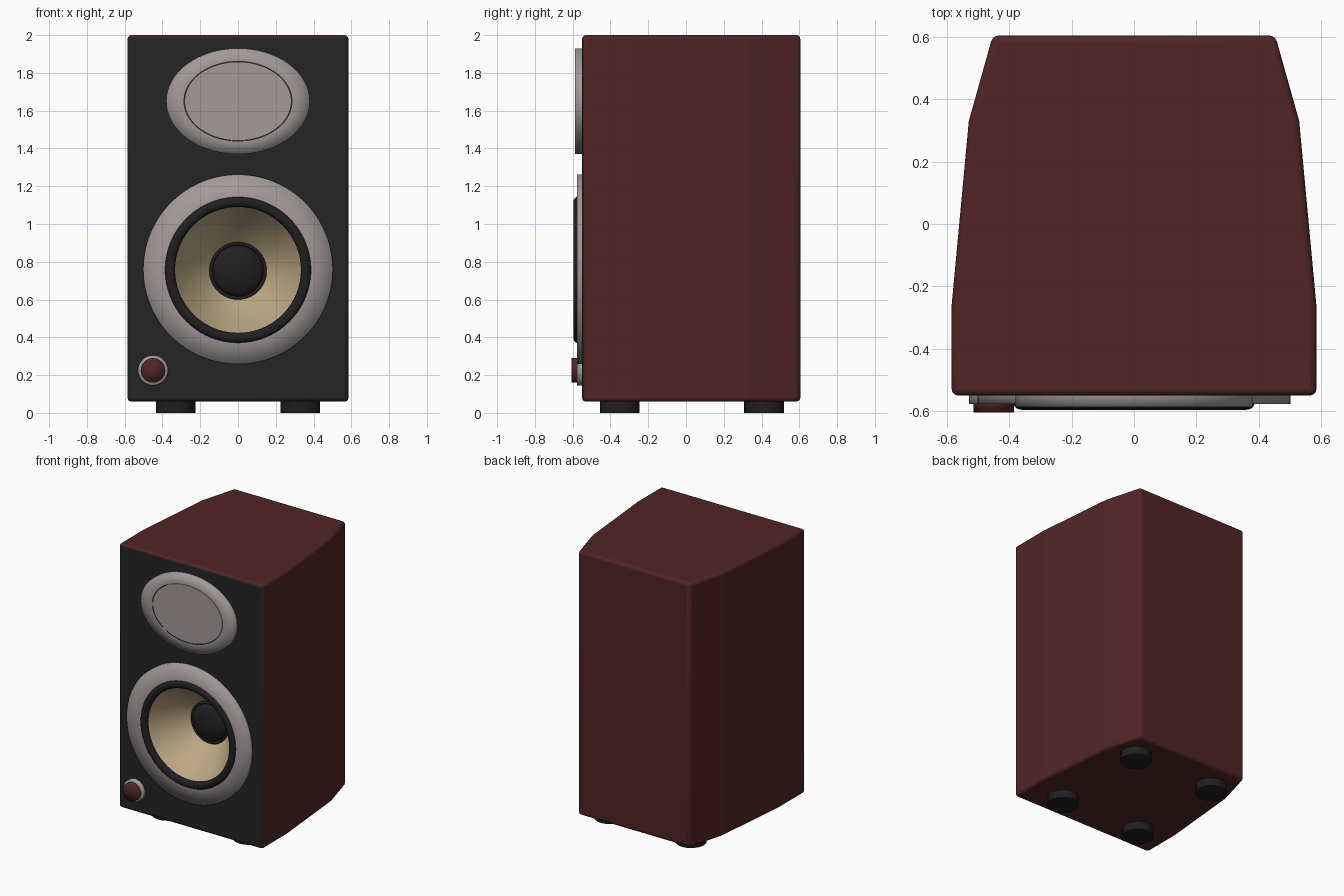
import bpy, bmesh, math

if "Cube" in bpy.data.objects:
    bpy.data.objects.remove(bpy.data.objects["Cube"])


def material(name, r, g, b):
    m = bpy.data.materials.new(name)
    m.diffuse_color = (r, g, b, 1)
    m.use_nodes = True
    m.node_tree.nodes["Principled BSDF"].inputs["Base Color"].default_value = m.diffuse_color
    return m


RED = material("dark red wood", 0.082, 0.018, 0.018)
BLACK = material("baffle black", 0.018, 0.018, 0.018)
RUBBER = material("rubber black", 0.014, 0.014, 0.015)
SILVER = material("warm silver", 0.36, 0.32, 0.315)
TAN = material("cone tan", 0.50, 0.39, 0.23)


def finish(name, bm, *mats):
    me = bpy.data.meshes.new(name)
    bm.to_mesh(me)
    bm.free()
    for m in mats:
        me.materials.append(m)
    ob = bpy.data.objects.new(name, me)
    bpy.context.collection.objects.link(ob)
    return ob


def lathe(name, cx, cz, profile, mat, sx=1.0, sz=1.0, angle=None, n=64):
    """Revolve (radius, y) points, listed outside-back to inside-front, about y."""
    bm = bmesh.new()
    rings = []
    for r, y in profile:
        rings.append([bm.verts.new((cx + sx * r * math.cos(2 * math.pi * i / n), y,
                                    cz + sz * r * math.sin(2 * math.pi * i / n)))
                      for i in range(n)])
    for a, b in zip(rings, rings[1:]):
        for i in range(n):
            j = (i + 1) % n
            bm.faces.new((a[i], a[j], b[j], b[i]))
    bmesh.ops.remove_doubles(bm, verts=bm.verts[:], dist=1e-5)
    for f in bm.faces:
        f.smooth = True
    ob = finish(name, bm, mat)
    if angle is not None:
        ob.data.set_sharp_from_angle(angle=math.radians(angle))
    return ob


# Cabinet: tapered plan extruded upward, rounded edges, black front
half = [(0.585, -0.55), (0.585, -0.26), (0.53, 0.33), (0.453, 0.605)]
plan = half + [(-x, y) for x, y in reversed(half)]
bm = bmesh.new()
base = bm.faces.new([bm.verts.new((x, y, 0.06)) for x, y in plan])
ext = bmesh.ops.extrude_face_region(bm, geom=[base])
for v in ext["geom"]:
    if isinstance(v, bmesh.types.BMVert):
        v.co.z = 2.0
bmesh.ops.recalc_face_normals(bm, faces=bm.faces[:])
edges = [e for e in bm.edges if e.calc_face_angle(0) > 0.5]
bmesh.ops.bevel(bm, geom=edges, offset=0.02, segments=3, profile=0.5, affect='EDGES')
bm.normal_update()
for f in bm.faces:
    f.smooth = f.calc_area() < 0.1
    f.material_index = 1 if f.normal.y < -0.3 and f.normal.z < 0.3 else 0
cabinet = finish("cabinet", bm, RED, BLACK)

# Driver opening cut into the front
CZ = 0.757
cutter = lathe("opening_cutter", 0, CZ,
               [(0, -0.2), (0.36, -0.2), (0.36, -0.7), (0, -0.7)], BLACK)
cut = cabinet.modifiers.new("driver_opening", 'BOOLEAN')
cut.operation = 'DIFFERENCE'
cut.solver = 'EXACT'
cut.object = cutter
bpy.context.view_layer.objects.active = cabinet
bpy.ops.object.modifier_apply(modifier=cut.name)
bpy.data.objects.remove(cutter)

# Tweeter: oval ring and flat oval plate separated by a fine seam
OVAL = 0.28 / 0.38
lathe("tweeter_ring", 0, 1.65, [(0.38, -0.545), (0.38, -0.587), (0.286, -0.587)],
      SILVER, sz=OVAL, n=96)
lathe("tweeter_plate", 0, 1.65, [(0.283, -0.55), (0.283, -0.587), (0, -0.587)],
      SILVER, sz=OVAL, angle=30, n=96)

# Woofer trim ring, rubber surround, cone and dust cap
lathe("woofer_ring", 0, 0.76, [(0.502, -0.545), (0.502, -0.577), (0.365, -0.577)],
      SILVER, n=96)
roll = [(0.36 + 0.027 * math.cos(a), -0.572 - 0.024 * math.sin(a))
        for a in (math.pi * i / 10 for i in range(11))]
lathe("woofer_surround", 0, CZ, [(0.387, -0.55)] + roll + [(0.333, -0.55)], RUBBER, n=96)
lathe("woofer_cone", 0, CZ, [(0.337, -0.57), (0.285, -0.485), (0.235, -0.415),
                             (0.185, -0.355), (0.14, -0.31)], TAN, n=96)
lathe("dust_cap_ring", 0, CZ - 0.005, [(0.152, -0.30), (0.152, -0.33), (0.147, -0.337),
                                       (0.138, -0.335), (0.133, -0.32)], RUBBER)
dome = [(0.136 * math.cos(a), -0.322 - 0.055 * math.sin(a))
        for a in (math.pi / 2 * i / 8 for i in range(9))]
lathe("dust_cap", 0, CZ - 0.005, dome, RUBBER)

# Volume knob with its collar
lathe("knob_collar", -0.45, 0.225, [(0.08, -0.545), (0.08, -0.578), (0.06, -0.578)], SILVER)
lathe("volume_knob", -0.45, 0.225, [(0.065, -0.57), (0.065, -0.605), (0, -0.605)], RED)

# Feet
for row, y in (("front", -0.35), ("back", 0.413)):
    for side, x in (("left", -0.33), ("right", 0.33)):
        bm = bmesh.new()
        bmesh.ops.create_cone(bm, cap_ends=True, segments=16, radius1=0.105,
                              radius2=0.105, depth=0.07)
        bmesh.ops.translate(bm, verts=bm.verts[:], vec=(x, y, 0.035))
        for f in bm.faces:
            f.smooth = True
        foot = finish(f"{row}_{side}_foot", bm, RUBBER)
        foot.data.set_sharp_from_angle(angle=math.radians(30))
